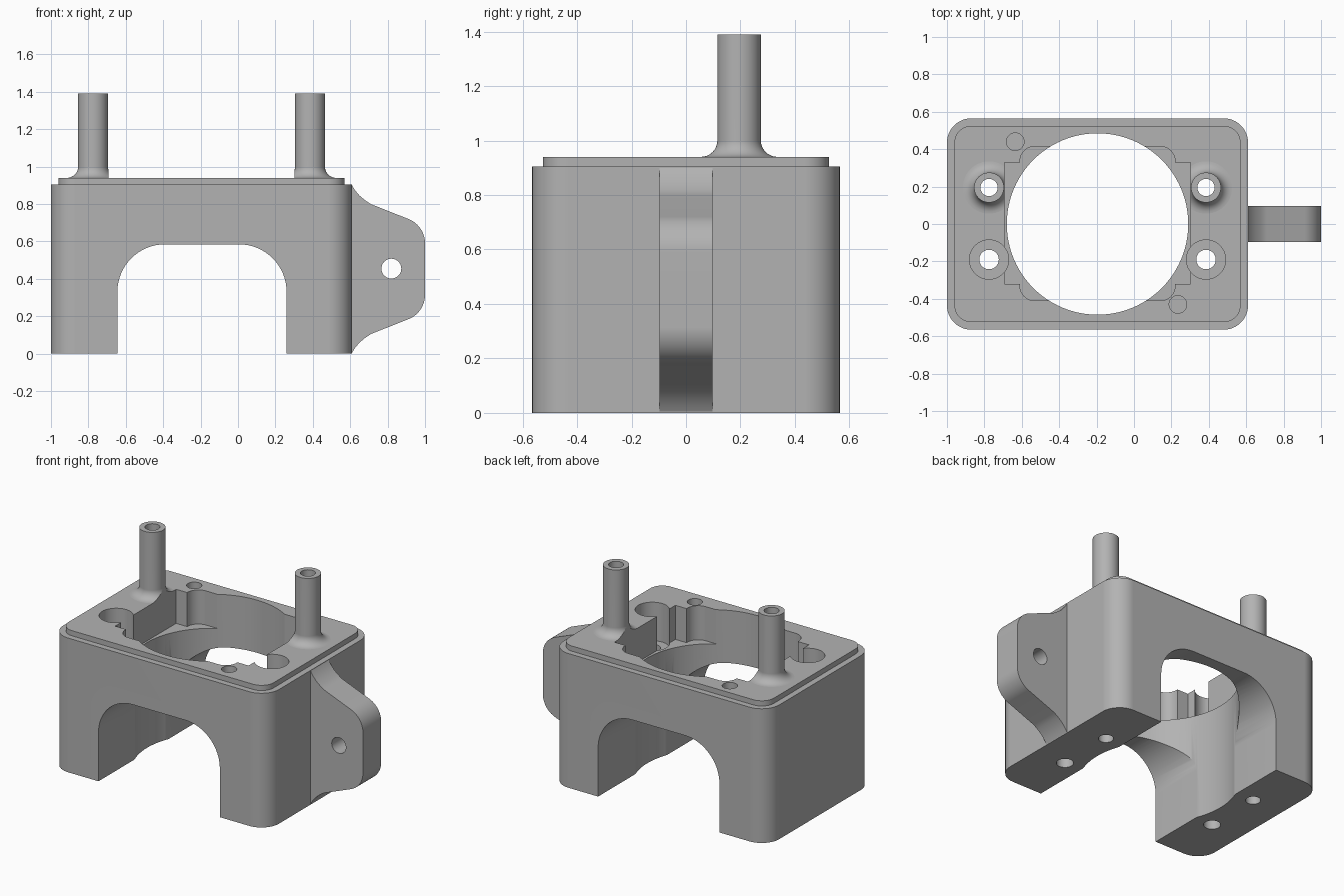
import bpy, bmesh, math
from mathutils import Vector

old = bpy.data.objects.get("Cube")
if old:
    bpy.data.objects.remove(old, do_unlink=True)

grey = bpy.data.materials.new("plain grey")
grey.use_nodes = True
colour = (0.45, 0.45, 0.45, 1)
grey.diffuse_color = colour
grey.node_tree.nodes["Principled BSDF"].inputs["Base Color"].default_value = colour


def arc(cx, cy, r, start, end, steps=12):
    angles = [math.radians(start + (end - start) * i / steps) for i in range(steps + 1)]
    return [(cx + r * math.cos(a), cy + r * math.sin(a)) for a in angles]


def circle(cx, cy, r, steps=48):
    return arc(cx, cy, r, 0, 360, steps)[:-1]


def rounded(x0, x1, y0, y1, r):
    return (arc(x1 - r, y1 - r, r, 0, 90) + arc(x0 + r, y1 - r, r, 90, 180)
            + arc(x0 + r, y0 + r, r, 180, 270) + arc(x1 - r, y0 + r, r, 270, 360))


def to_object(name, bm):
    bmesh.ops.recalc_face_normals(bm, faces=bm.faces)
    mesh = bpy.data.meshes.new(name)
    bm.to_mesh(mesh)
    bm.free()
    mesh.materials.append(grey)
    obj = bpy.data.objects.new(name, mesh)
    bpy.context.collection.objects.link(obj)
    return obj


def prism(name, outline, lo, hi, along="z"):
    """Extrude an outline along z (xy outline) or along y (xz outline)."""
    bm = bmesh.new()
    place = (lambda a, b: (a, b, lo)) if along == "z" else (lambda a, b: (a, lo, b))
    face = bm.faces.new([bm.verts.new(place(a, b)) for a, b in outline])
    grown = bmesh.ops.extrude_face_region(bm, geom=[face])["geom"]
    shift = Vector((0, 0, hi - lo)) if along == "z" else Vector((0, hi - lo, 0))
    bmesh.ops.translate(bm, vec=shift, verts=[g for g in grown if isinstance(g, bmesh.types.BMVert)])
    return to_object(name, bm)


def lathe(name, profile, x, y, steps=48):
    """Spin a closed (radius, z) profile about a vertical axis."""
    bm = bmesh.new()
    verts = [bm.verts.new((x + r, y, z)) for r, z in profile]
    edges = [bm.edges.new((a, b)) for a, b in zip(verts, verts[1:] + verts[:1])]
    bmesh.ops.spin(bm, geom=verts + edges, cent=(x, y, 0), axis=(0, 0, 1),
                   angle=math.tau, steps=steps, use_duplicate=False)
    bmesh.ops.remove_doubles(bm, verts=bm.verts, dist=1e-5)
    return to_object(name, bm)


def combine(target, tool, operation="DIFFERENCE", keep=False):
    mod = target.modifiers.new("boolean", "BOOLEAN")
    mod.operation, mod.solver, mod.object = operation, "EXACT", tool
    bpy.context.view_layer.objects.active = target
    bpy.ops.object.modifier_apply(modifier=mod.name)
    if not keep:
        bpy.data.objects.remove(tool, do_unlink=True)


LEFT, RIGHT, MID = -0.775, 0.385, -0.195
TOP = 0.94

# Housing block with raised lip
body = prism("housing", rounded(-1, 0.61, -0.565, 0.565, 0.13), 0, 0.905)
combine(body, prism("lip", rounded(-0.96, 0.57, -0.525, 0.525, 0.09), 0.8, TOP), "UNION")

# Arched tunnel from front to back
arch = ([(0.26, -0.1)] + arc(0.005, 0.33, 0.255, 0, 90, 16)
        + arc(-0.39, 0.33, 0.255, 90, 180, 16) + [(-0.645, -0.1)])
combine(body, prism("tunnel", arch, -1, 1, "y"))

# Central bore and stepped upper pocket
combine(body, prism("bore", circle(MID, 0, 0.485, 96), -0.1, 1.2))
pocket = prism("pocket", [(-0.693, -0.32), (0.303, -0.32), (0.303, 0.33), (-0.693, 0.33)], 0.71, 1.2)
combine(body, pocket, keep=True)
combine(body, prism("pocket_step", rounded(-0.61, 0.22, -0.41, 0.415, 0.08), 0.71, 1.2))

# Screw holes, counterbores and blind locating holes
for x in (LEFT, RIGHT):
    combine(body, prism("screw_hole", circle(x, -0.19, 0.052), -0.1, 1.2))
    combine(body, prism("counterbore", circle(x, -0.19, 0.105), 0.68, 1.2))
    combine(body, prism("post_hole", circle(x, 0.195, 0.046), -0.1, 1.2))
for x, y in ((-0.635, 0.44), (0.235, -0.43)):
    combine(body, prism("locating_hole", circle(x, y, 0.047), 0.8, 1.2))

# Hollow posts with flared feet, trimmed flush with the pocket
flare = arc(0.14, TOP + 0.06, 0.06, 270, 180, 8)
parts = [body]
for name, x in (("right_post", LEFT), ("left_post", RIGHT)):
    post = lathe(name, [(0.046, TOP - 0.004), (0.14, TOP - 0.004)] + flare
                 + [(0.08, 1.39), (0.046, 1.39)], x, 0.195)
    combine(post, pocket, keep=True)
    parts.append(post)
bpy.data.objects.remove(pocket, do_unlink=True)

# Side mounting ear, mirrored about its mid height
upper = ([(1.0, 0.59)] + arc(0.86, 0.59, 0.14, 0, 68)
         + [(0.71, 0.80), (0.68, 0.82), (0.65, 0.845), (0.625, 0.875), (0.61, 0.90), (0.59, 0.90)])
upper = upper[1:]
ear = prism("mounting_ear", upper + [(x, 0.905 - z) for x, z in reversed(upper)], -0.097, 0.097, "y")
combine(ear, prism("ear_hole", circle(0.82, 0.455, 0.053), -0.5, 0.5, "y"))
parts.append(ear)

# Smooth rounds, crisp edges
for obj in parts:
    bpy.ops.object.select_all(action="DESELECT")
    obj.select_set(True)
    bpy.context.view_layer.objects.active = obj
    bpy.ops.object.shade_smooth_by_angle(angle=math.radians(30))
    weighted = obj.modifiers.new("even shading", "WEIGHTED_NORMAL")
    weighted.keep_sharp = True
